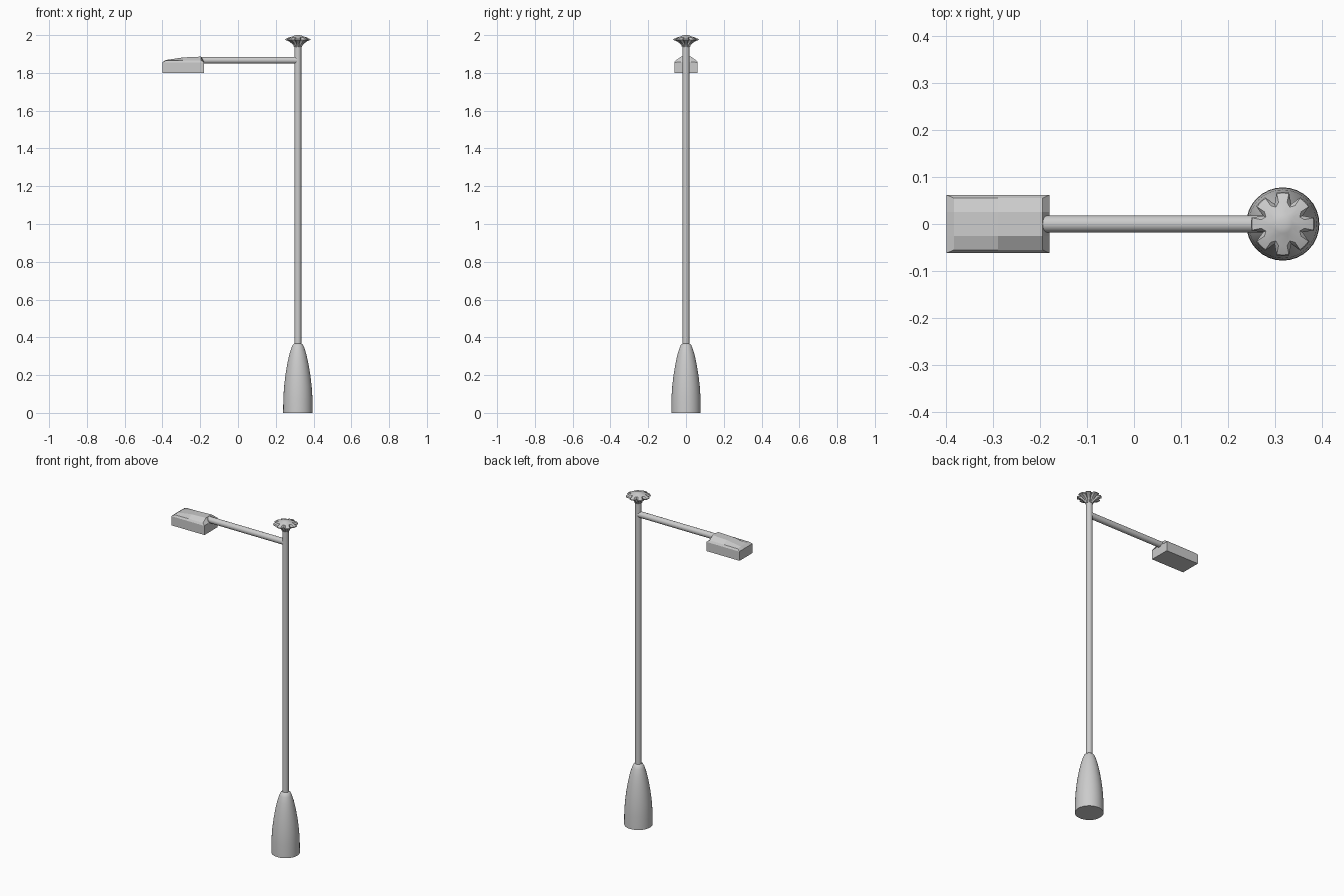
import bpy, bmesh, math

if "Cube" in bpy.data.objects:
    bpy.data.objects.remove(bpy.data.objects["Cube"])

PX = 0.317  # pole axis


def finish(name, verts, faces, smooth=35):
    me = bpy.data.meshes.new(name)
    me.from_pydata(verts, [], faces)
    bm = bmesh.new()
    bm.from_mesh(me)
    bmesh.ops.remove_doubles(bm, verts=bm.verts, dist=1e-5)
    bmesh.ops.recalc_face_normals(bm, faces=bm.faces)
    bm.to_mesh(me)
    bm.free()
    ob = bpy.data.objects.new(name, me)
    bpy.context.collection.objects.link(ob)
    if smooth:
        bpy.ops.object.select_all(action='DESELECT')
        ob.select_set(True)
        bpy.context.view_layer.objects.active = ob
        bpy.ops.object.shade_smooth_by_angle(angle=math.radians(smooth))
    return ob


def loft(name, rings, smooth=35):
    """Skin equal-length closed rings and cap both ends."""
    n = len(rings[0])
    verts = [p for r in rings for p in r]
    faces = [(i * n + k, i * n + (k + 1) % n, (i + 1) * n + (k + 1) % n, (i + 1) * n + k)
             for i in range(len(rings) - 1) for k in range(n)]
    faces += [tuple(range(n)), tuple(range(len(verts) - n, len(verts)))]
    return finish(name, verts, faces, smooth)


def lathe_ring(r, z, n=32, valley=None):
    """Ring about the pole; valley is the radius at every fourth point."""
    pts = []
    for k in range(n):
        a = 2 * math.pi * k / n
        rr = valley if valley and k % 4 == 2 else r
        pts.append((PX + rr * math.cos(a), rr * math.sin(a), z))
    return pts


# Bullet-shaped base
base = [(0.078, 0), (0.077, 0.08), (0.073, 0.14), (0.066, 0.2), (0.056, 0.26),
        (0.045, 0.31), (0.034, 0.345), (0.026, 0.362), (0.018, 0.367)]
loft("base", [lathe_ring(r, z) for r, z in base])

# Pole
loft("pole", [lathe_ring(0.018, z) for z in (0.35, 1.95)])

# Scalloped cap: outer radius, valley radius, height
cap = [(0.021, 0.020, 1.936), (0.025, 0.020, 1.948), (0.036, 0.024, 1.958),
       (0.050, 0.033, 1.968), (0.068, 0.046, 1.975), (0.066, 0.045, 1.979),
       (0.047, 0.039, 1.988), (0.028, 0.028, 1.993), (0.020, 0.020, 1.997),
       (0.010, 0.010, 2.0)]
loft("cap", [lathe_ring(r, z, valley=v) for r, v, z in cap])

# Horizontal arm
loft("arm", [[(x, 0.018 * math.cos(math.tau * k / 20), 1.867 + 0.018 * math.sin(math.tau * k / 20))
              for k in range(20)] for x in (-0.2, PX)])

# Lamp housing: x, shoulder half-width, shoulder height, crown height
sections = [(-0.4, 0.062, 1.856, 1.857), (-0.383, 0.055, 1.865, 1.868),
            (-0.29, 0.055, 1.866, 1.882), (-0.195, 0.055, 1.866, 1.886),
            (-0.18, 0.062, 1.856, 1.857)]
rings = []
for x, w, sh, top in sections:
    half = [(0.062, 1.80), (0.062, 1.855), (w, sh), (0.026, top)]
    rings.append([(x, y, z) for y, z in half] + [(x, -y, z) for y, z in reversed(half)])
loft("lamp_housing", rings, smooth=0)
